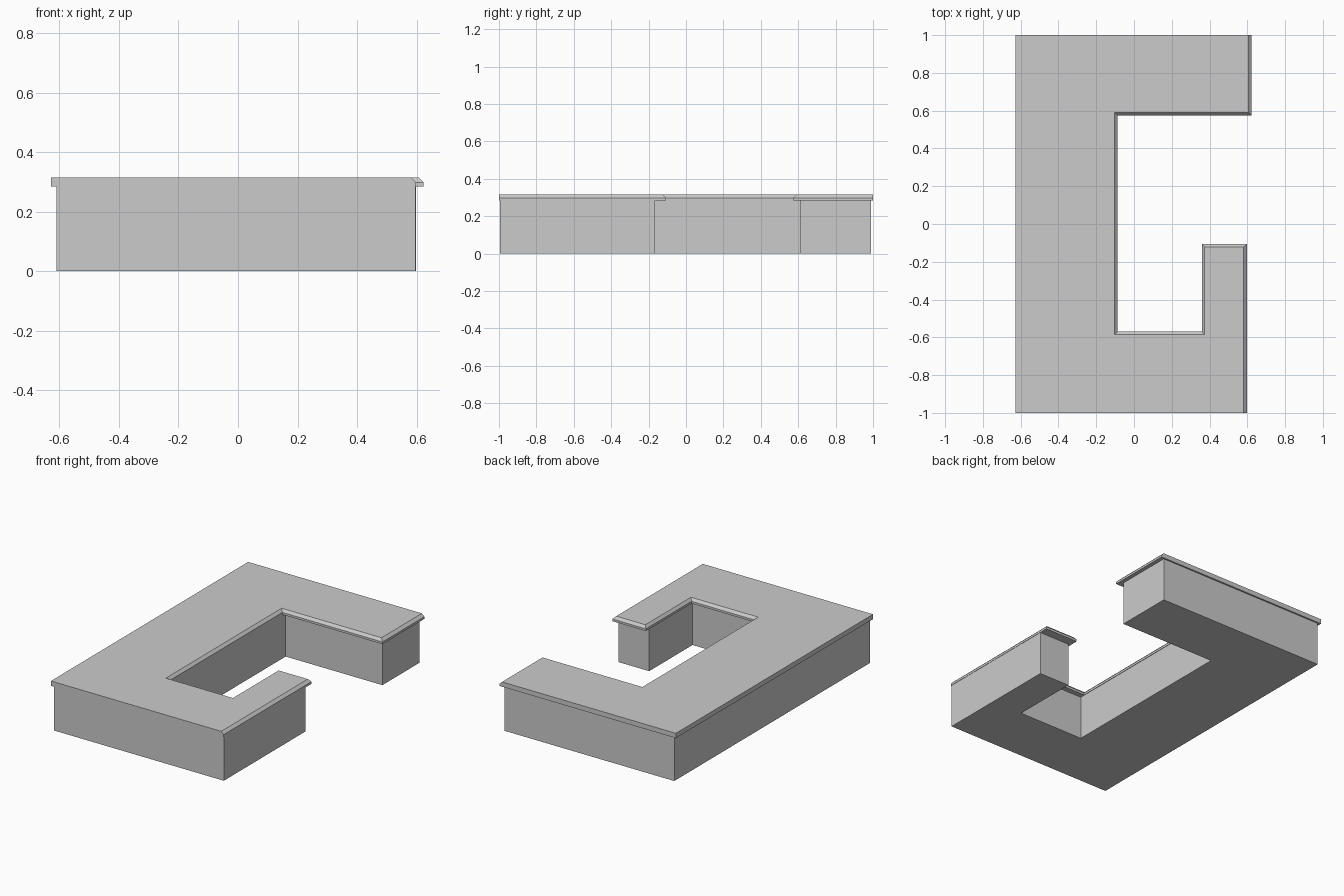
import bpy, bmesh

if "Cube" in bpy.data.objects:
    bpy.data.objects.remove(bpy.data.objects["Cube"])


def loft(name, rings):
    """Closed solid through stacked outlines, each given as (points, z)."""
    bm = bmesh.new()
    loops = [[bm.verts.new((x, y, z)) for x, y in pts] for pts, z in rings]
    n = len(loops[0])
    for low, high in zip(loops, loops[1:]):
        for i in range(n):
            j = (i + 1) % n
            bm.faces.new((low[i], low[j], high[j], high[i]))
    bm.faces.new(loops[0][::-1])
    bm.faces.new(loops[-1])
    bmesh.ops.recalc_face_normals(bm, faces=bm.faces)
    mesh = bpy.data.meshes.new(name)
    bm.to_mesh(mesh)
    bm.free()
    obj = bpy.data.objects.new(name, mesh)
    bpy.context.collection.objects.link(obj)
    return obj


def outline(left, front, leg_out, leg_end, leg_in, floor, spine, arm_in, arm_out, back):
    """Counter plan: long spine, wide back arm, front arm with a return leg."""
    return [(left, front), (leg_out, front), (leg_out, leg_end), (leg_in, leg_end),
            (leg_in, floor), (spine, floor), (spine, arm_in), (arm_out, arm_in),
            (arm_out, back), (left, back)]


# Counter body
body = outline(-0.61, -0.995, 0.596, -0.165, 0.377, -0.605, -0.09, 0.612, 0.597, 0.99)
loft("counter_body", [(body, 0), (body, 0.284)])

# Worktop, chamfered on the inner and right-hand edges only
edge = outline(-0.628, -1, 0.598, -0.107, 0.36, -0.57, -0.087, 0.575, 0.623, 1)
top = outline(-0.628, -1, 0.581, -0.122, 0.374, -0.585, -0.103, 0.59, 0.606, 1)
loft("worktop", [(edge, 0.284), (edge, 0.298), (top, 0.315)])
